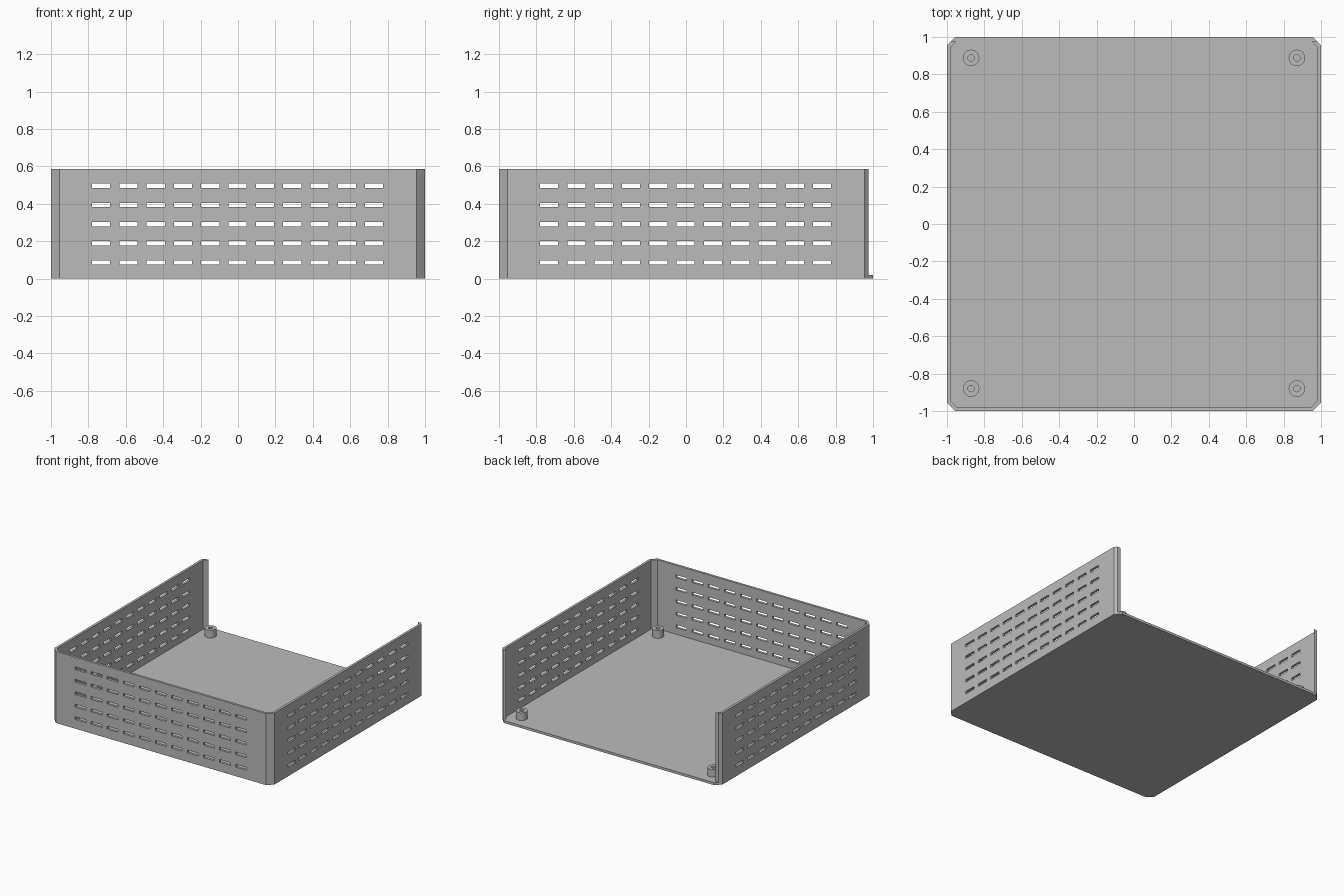
import bpy, bmesh
from math import cos, sin, tau

cube = bpy.data.objects.get("Cube")
if cube:
    bpy.data.objects.remove(cube)

FLOOR, TOP, WALL = 0.02, 0.587, 0.02

# One plain grey for the whole tray
grey = bpy.data.materials.new("grey")
grey.use_nodes = True
grey.diffuse_color = (0.5, 0.5, 0.5, 1)
grey.node_tree.nodes["Principled BSDF"].inputs["Base Color"].default_value = (0.5, 0.5, 0.5, 1)


def finish(bm, name):
    bmesh.ops.recalc_face_normals(bm, faces=bm.faces)
    mesh = bpy.data.meshes.new(name)
    bm.to_mesh(mesh)
    bm.free()
    mesh.materials.append(grey)
    obj = bpy.data.objects.new(name, mesh)
    bpy.context.collection.objects.link(obj)
    return obj


def activate(obj):
    bpy.ops.object.select_all(action='DESELECT')
    obj.select_set(True)
    bpy.context.view_layer.objects.active = obj


def prism(name, outline, z0, z1):
    bm = bmesh.new()
    low = [bm.verts.new((x, y, z0)) for x, y in outline]
    high = [bm.verts.new((x, y, z1)) for x, y in outline]
    bm.faces.new(low)
    bm.faces.new(high)
    for i in range(len(low)):
        j = (i + 1) % len(low)
        bm.faces.new((low[i], low[j], high[j], high[i]))
    return finish(bm, name)


def mirrored(points):
    return [(-x, y) for x, y in reversed(points)]


# Floor plate with clipped corners
half = [(0.955, 1), (1, 0.955), (1, -0.955), (0.955, -1)]
prism("floor_plate", half + mirrored(half), 0, FLOOR)

# Bent wall around the front and sides, open at the back
outer = [(0.98, 0.975), (1, 0.955), (1, -0.955), (0.955, -1)]
inner = [(0.947, -0.98), (0.98, -0.947), (0.98, 0.947), (0.952, 0.975)]
wall = prism("wall", outer + mirrored(outer) + mirrored(inner) + inner, FLOOR, TOP)

# Ventilation slots: 11 columns by 5 rows through each wall
bm = bmesh.new()
for col in range(11):
    along = -0.732 + col * 0.146
    for row in range(5):
        z = 0.086 + row * 0.1025
        places = [((along, -0.99), (0.097, 0.06))]
        places += [((side * 0.99, along), (0.06, 0.097)) for side in (-1, 1)]
        for (x, y), (sx, sy) in places:
            verts = bmesh.ops.create_cube(bm, size=1)["verts"]
            bmesh.ops.scale(bm, verts=verts, vec=(sx, sy, 0.023))
            bmesh.ops.translate(bm, verts=verts, vec=(x, y, z))
cutter = finish(bm, "slot_cutter")
cutter.hide_render = True
cut = wall.modifiers.new("slots", 'BOOLEAN')
cut.operation = 'DIFFERENCE'
cut.solver = 'EXACT'
cut.object = cutter
activate(wall)
bpy.ops.object.modifier_apply(modifier=cut.name)
bpy.data.objects.remove(cutter)


# Hollow round standoffs in the corners
def standoff(name, x, y, sides=32):
    profile = [(0.017, FLOOR), (0.044, FLOOR), (0.044, 0.083), (0.017, 0.083)]
    bm = bmesh.new()
    rings = [[bm.verts.new((x + r * cos(tau * i / sides), y + r * sin(tau * i / sides), z))
              for r, z in profile] for i in range(sides)]
    for i in range(sides):
        a, b = rings[i], rings[(i + 1) % sides]
        for k in range(4):
            n = (k + 1) % 4
            bm.faces.new((a[k], b[k], b[n], a[n]))
    activate(finish(bm, name))
    bpy.ops.object.shade_smooth_by_angle()


for side, sx in (("left", 1), ("right", -1)):
    standoff("front_" + side + "_standoff", sx * 0.871, -0.88)
    standoff("back_" + side + "_standoff", sx * 0.871, 0.888)
